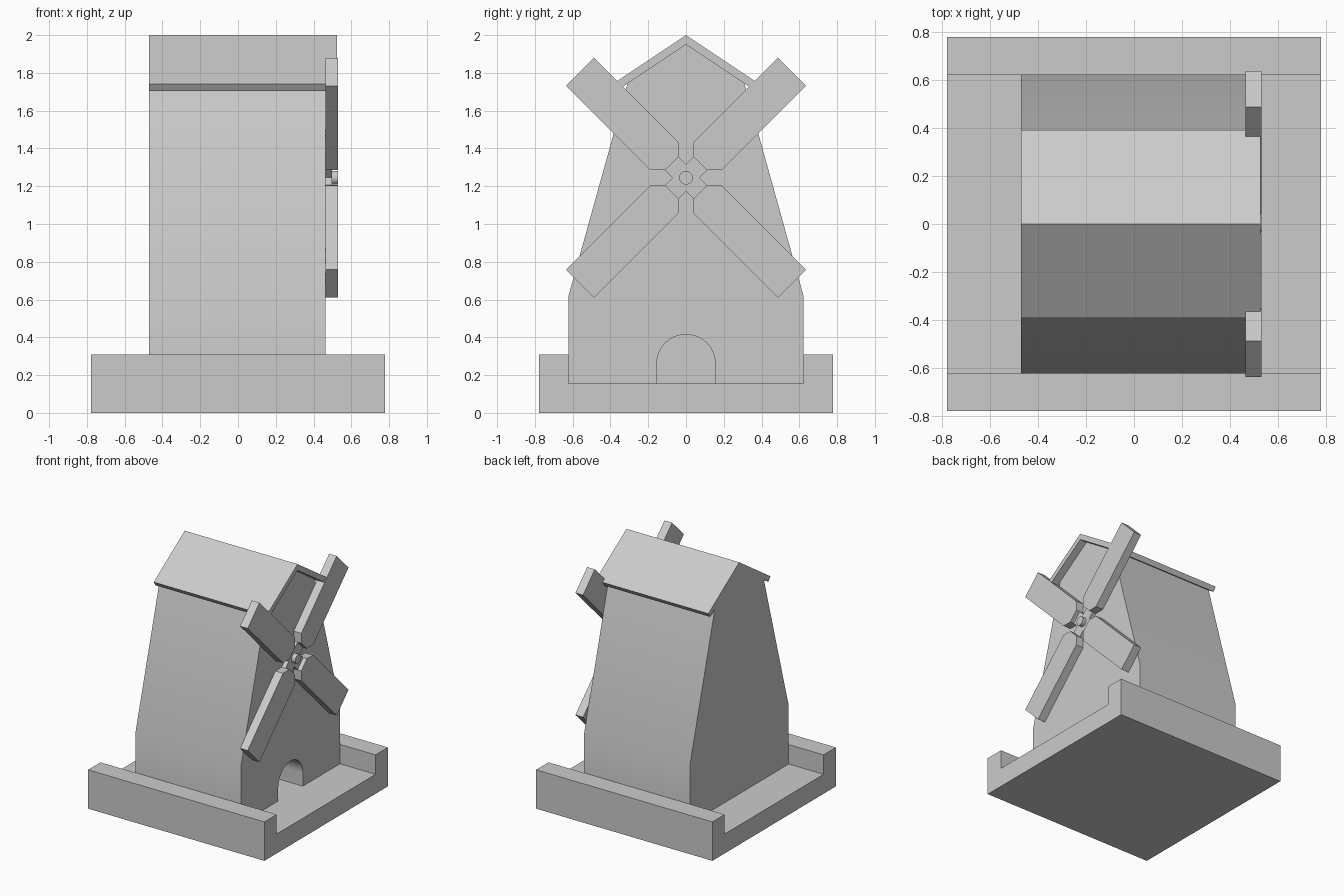
import bpy, bmesh
from math import sin, cos, pi, radians

if "Cube" in bpy.data.objects:
    bpy.data.objects.remove(bpy.data.objects["Cube"])


def prism(name, profile, x0, x1):
    """Extrude a (y, z) outline along x."""
    bm = bmesh.new()
    face = bm.faces.new([bm.verts.new((x0, y, z)) for y, z in profile])
    ext = bmesh.ops.extrude_face_region(bm, geom=[face])
    verts = [g for g in ext["geom"] if isinstance(g, bmesh.types.BMVert)]
    bmesh.ops.translate(bm, verts=verts, vec=(x1 - x0, 0, 0))
    bmesh.ops.recalc_face_normals(bm, faces=bm.faces)
    mesh = bpy.data.meshes.new(name)
    bm.to_mesh(mesh)
    bm.free()
    obj = bpy.data.objects.new(name, mesh)
    bpy.context.collection.objects.link(obj)
    return obj


def mirrored(half):
    """Complete a right-hand outline by mirroring it in y."""
    return half + [(-y, z) for y, z in reversed(half) if y > 1e-6]


def smooth(obj):
    bpy.ops.object.select_all(action='DESELECT')
    obj.select_set(True)
    bpy.context.view_layer.objects.active = obj
    bpy.ops.object.shade_smooth_by_angle(angle=radians(30))


SLAB_Z = 0.155
HUB_Z = 1.245
FRONT_X, BACK_X = 0.463, -0.47

# Base tray: slab with a raised wall on both y sides
prism("base", mirrored([(0.777, 0), (0.777, 0.31), (0.622, 0.31), (0.622, SLAB_Z)]),
      -0.777, 0.777)

# Tower body
tower = prism("tower", mirrored([(0.622, SLAB_Z), (0.622, 0.62), (0.309, 1.744), (0, 1.95)]),
              BACK_X, FRONT_X)

# Arched doorway, cut deep into the tower
arch = [(0.155 * cos(a), 0.26 + 0.155 * sin(a)) for a in (pi * i / 32 for i in range(33))]
cutter = prism("door_cutter", [(0.155, 0.1)] + arch + [(-0.155, 0.1)], BACK_X + 0.01, FRONT_X + 0.1)
cut = tower.modifiers.new("door", 'BOOLEAN')
cut.operation = 'DIFFERENCE'
cut.solver = 'EXACT'
cut.object = cutter
bpy.context.view_layer.objects.active = tower
bpy.ops.object.modifier_apply(modifier=cut.name)
bpy.data.objects.remove(cutter)
smooth(tower)

# Gabled roof with eaves
prism("roof", [(0, 2.0), (0.39, 1.74), (0.367, 1.705), (0, 1.95), (-0.367, 1.705), (-0.39, 1.74)],
      BACK_X, 0.525)


def turned(points, angle):
    """Rotate (u, v) points about the hub in the y-z plane."""
    c, s = cos(angle), sin(angle)
    return [(u * c - v * s, HUB_Z + u * s + v * c) for u, v in points]


# Four sail blades, tapered towards the hub
blade = [(0.106, -0.05), (0.163, -0.105), (0.793, -0.105),
         (0.793, 0.105), (0.163, 0.105), (0.106, 0.05)]
for i in range(4):
    prism(f"sail_blade_{i + 1}", turned(blade, pi / 4 + i * pi / 2), FRONT_X, 0.53)

# Thin cross joining the blades
cross = []
for i in range(4):
    cross += turned([(0.106, -0.05), (0.106, 0.05), (0.05, 0.05)], pi / 4 + i * pi / 2)
prism("sail_cross", cross, FRONT_X, 0.497)

# Hub pin
hub = prism("hub_pin", turned([(0.036 * cos(2 * pi * i / 32), 0.036 * sin(2 * pi * i / 32))
                               for i in range(32)], 0), 0.497, 0.53)
smooth(hub)
